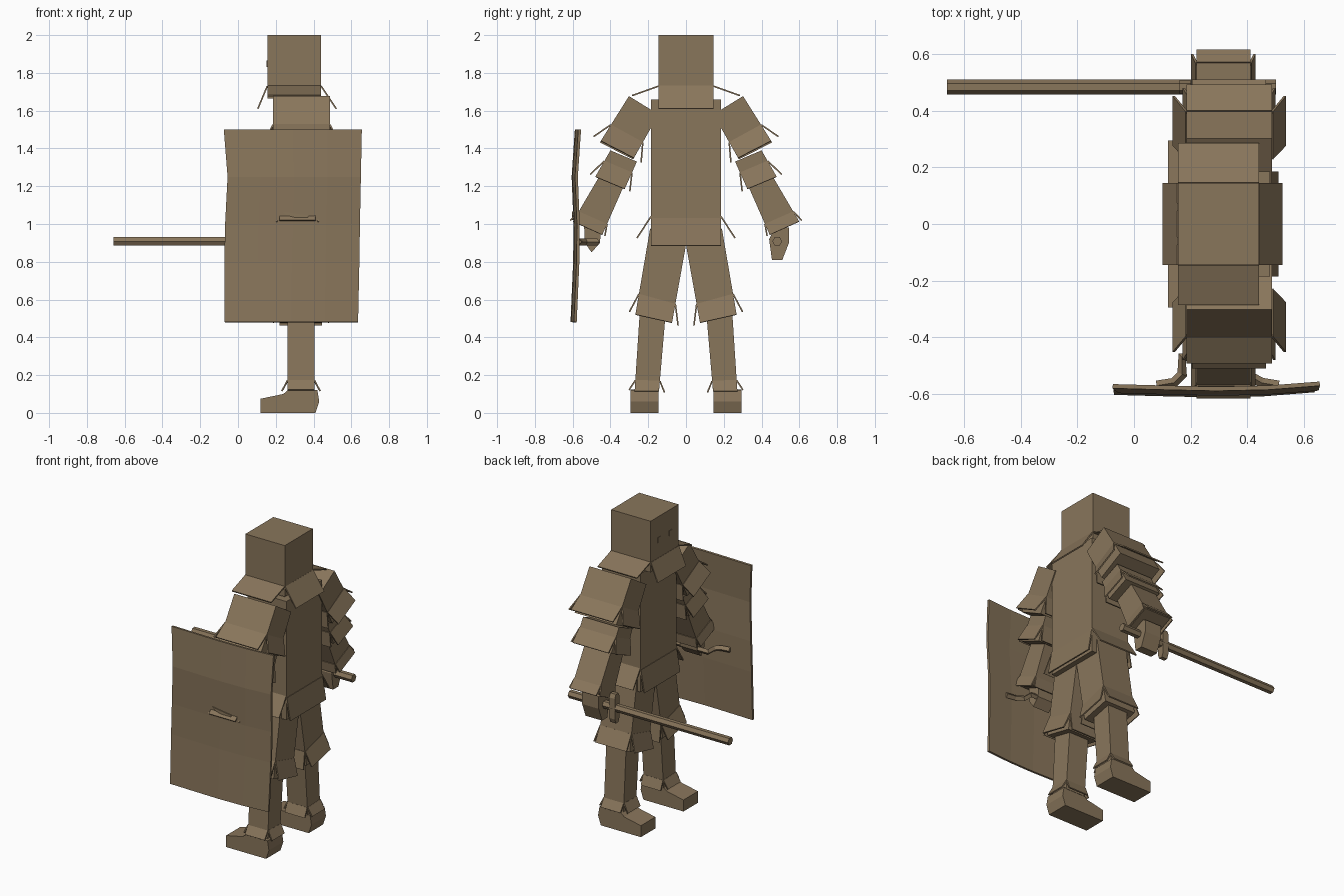
import bpy, bmesh, math
from mathutils import Vector

if "Cube" in bpy.data.objects:
    bpy.data.objects.remove(bpy.data.objects["Cube"])

mat = bpy.data.materials.new("worn_brown")
colour = (0.25, 0.18, 0.105, 1)
mat.diffuse_color = colour
mat.use_nodes = True
mat.node_tree.nodes["Principled BSDF"].inputs["Base Color"].default_value = colour


def make(name, verts, faces, thickness=0):
    mesh = bpy.data.meshes.new(name)
    mesh.from_pydata(verts, [], faces)
    bm = bmesh.new()
    bm.from_mesh(mesh)
    bmesh.ops.recalc_face_normals(bm, faces=bm.faces)
    bm.to_mesh(mesh)
    bm.free()
    mesh.materials.append(mat)
    obj = bpy.data.objects.new(name, mesh)
    bpy.context.collection.objects.link(obj)
    if thickness:
        mod = obj.modifiers.new("thickness", 'SOLIDIFY')
        mod.thickness = thickness
        mod.offset = 0
    return obj


def prism(name, outline, axis, lo, hi):
    """Extrude a 2D outline along x (outline in y,z) or y (outline in x,z)."""
    n = len(outline)
    verts = [(d, a, b) if axis == 'x' else (a, d, b)
             for d in (lo, hi) for a, b in outline]
    faces = [range(n), range(n, 2 * n)]
    faces += [(i, (i + 1) % n, n + (i + 1) % n, n + i) for i in range(n)]
    return make(name, verts, faces)


def box(name, x, y, z):
    return prism(name, [(y[0], z[0]), (y[1], z[0]), (y[1], z[1]), (y[0], z[1])], 'x', *x)


def flap(name, a, b, c, d):
    return make(name, [a, b, c, d], [(0, 1, 2, 3)], 0.008)


def limb(name, s, quad, x, start, end, flare):
    """Tapered limb block with four loose armour flaps flaring near its lower end."""
    to, ti, bi, bo = [Vector((0, s * y, z)) for y, z in quad]
    prism(name, [v.yz for v in (to, ti, bi, bo)], 'x', *x)
    across = (to - ti).normalized() * flare
    o1, o2 = to.lerp(bo, start), to.lerp(bo, end)
    i1, i2 = ti.lerp(bi, start), ti.lerp(bi, end)
    x0, x1 = Vector((x[0], 0, 0)), Vector((x[1], 0, 0))
    out = Vector((flare, 0, 0))
    flap(name + "_outer_flap", o1 + x0, o1 + x1, o2 + across + x1, o2 + across + x0)
    flap(name + "_inner_flap", i1 + x0, i1 + x1, i2 - across + x1, i2 - across + x0)
    flap(name + "_front_flap", o1 + x0, i1 + x0, i2 + x0 - out, o2 + x0 - out)
    flap(name + "_back_flap", o1 + x1, i1 + x1, i2 + x1 + out, o2 + x1 + out)


def rod(name, points, radius, res=1):
    """Polygonal rod following a path."""
    curve = bpy.data.curves.new(name, 'CURVE')
    curve.dimensions = '3D'
    curve.bevel_depth = radius
    curve.bevel_resolution = res
    curve.use_fill_caps = True
    sp = curve.splines.new('POLY')
    sp.use_smooth = False
    sp.points.add(len(points) - 1)
    for p, co in zip(sp.points, points):
        p.co = (*co, 1)
    curve.materials.append(mat)
    obj = bpy.data.objects.new(name, curve)
    bpy.context.collection.objects.link(obj)


# Head, torso and their flaps
box("head", (0.155, 0.44), (-0.145, 0.145), (1.665, 2.0))
box("torso", (0.2, 0.48), (-0.185, 0.185), (0.885, 1.66))
for label, x, xe in (("front", 0.155, 0.105), ("back", 0.44, 0.52)):
    flap("neck_flap_" + label, (x, -0.145, 1.73), (x, 0.145, 1.73),
         (xe, 0.145, 1.61), (xe, -0.145, 1.61))
for label, x, xe in (("front", 0.2, 0.175), ("back", 0.48, 0.505)):
    flap("hip_flap_" + label, (x, -0.185, 1.03), (x, 0.185, 1.03),
         (xe, 0.185, 0.885), (xe, -0.185, 0.885))

for s, side in ((1, "right"), (-1, "left")):
    flap("neck_flap_" + side, (0.155, s * 0.145, 1.73), (0.44, s * 0.145, 1.73),
         (0.44, s * 0.285, 1.68), (0.155, s * 0.285, 1.68))
    flap("hip_flap_" + side, (0.2, s * 0.185, 1.04), (0.48, s * 0.185, 1.04),
         (0.48, s * 0.26, 0.925), (0.2, s * 0.26, 0.925))
    box("eye_" + side, (0.152, 0.158), (s * 0.06 - 0.014, s * 0.06 + 0.014), (1.83, 1.865))
    # Arms
    limb("upper_arm_" + side, s, [(0.302, 1.677), (0.145, 1.58), (0.28, 1.342), (0.456, 1.432)],
         (0.185, 0.487), 0.62, 0.97, 0.045)
    limb("elbow_" + side, s, [(0.4, 1.39), (0.26, 1.33), (0.325, 1.185), (0.48, 1.25)],
         (0.205, 0.465), 0.4, 1.0, 0.03)
    limb("forearm_" + side, s, [(0.46, 1.25), (0.33, 1.2), (0.44, 0.95), (0.595, 1.02)],
         (0.22, 0.41), 0.8, 1.03, 0.015)
    # Legs
    limb("thigh_" + side, s, [(0.19, 0.976), (0.0, 0.89), (0.074, 0.477), (0.268, 0.52)],
         (0.22, 0.445), 0.76, 1.0, 0.035)
    limb("shin_" + side, s, [(0.245, 0.53), (0.11, 0.5), (0.143, 0.115), (0.272, 0.115)],
         (0.262, 0.405), 0.86, 1.0, 0.03)
    prism("foot_" + side, [(0.12, 0), (0.12, 0.075), (0.24, 0.1), (0.27, 0.125),
                           (0.42, 0.12), (0.43, 0.06), (0.41, 0)], 'y', s * 0.145, s * 0.295)

# Hands
prism("sword_hand", [(0.48, 1.0), (0.545, 0.98), (0.545, 0.9), (0.51, 0.81),
                     (0.455, 0.81), (0.44, 0.92)], 'x', 0.25, 0.37)
prism("shield_hand", [(-0.45, 1.0), (-0.54, 1.0), (-0.535, 0.9), (-0.5, 0.85),
                      (-0.455, 0.9)], 'x', 0.24, 0.36)

# Sword
rod("sword_blade", [(-0.66, 0.483, 0.908), (0.5, 0.483, 0.908)], 0.026)
prism("sword_guard", [(0.47, 0.81), (0.496, 0.81), (0.508, 0.84), (0.508, 0.975),
                      (0.496, 1.0), (0.47, 1.0), (0.458, 0.975), (0.458, 0.84)],
      'x', 0.16, 0.2)

# Warped shield sheet
rows = [(1.5, -0.575, -0.075, 0.655), (1.25, -0.592, -0.055, 0.65),
        (1.0, -0.582, -0.068, 0.645), (0.8, -0.584, -0.072, 0.642),
        (0.48, -0.598, -0.07, 0.635)]
bend = [0.003, -0.002, -0.006, -0.002, 0.012]
n = len(bend)
sheet = [(x0 + (x1 - x0) * i / (n - 1), y + b, z)
         for z, y, x0, x1 in rows for i, b in enumerate(bend)]
cells = [(r * n + c, r * n + c + 1, (r + 1) * n + c + 1, (r + 1) * n + c)
         for r in range(len(rows) - 1) for c in range(n - 1)]
shield = make("shield", sheet, cells)
solid = shield.modifiers.new("thickness", 'SOLIDIFY')
solid.thickness = 0.015
solid.offset = 0

# Shield grip and the spike through its face
rod("shield_grip", [(0.08, -0.57, 0.905), (0.14, -0.56, 0.905), (0.17, -0.53, 0.905),
                    (0.17, -0.47, 0.905), (0.4, -0.47, 0.905), (0.4, -0.53, 0.905),
                    (0.45, -0.56, 0.905), (0.51, -0.57, 0.905)], 0.018, 0)
prism("shield_spike", [(0.235, 1.065), (0.26, 1.045), (0.36, 1.02), (0.375, 1.045)],
      'y', -0.603, -0.57)
